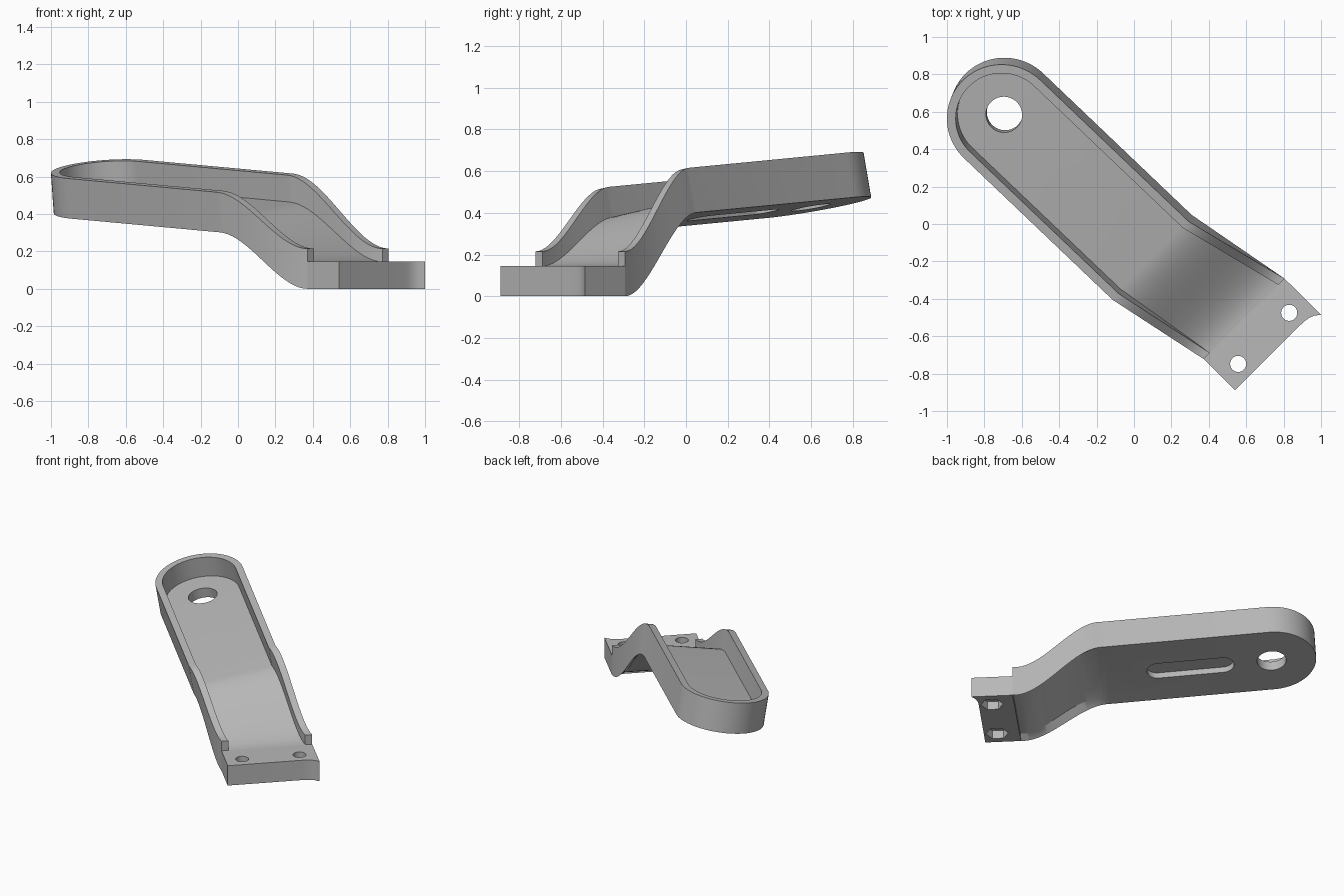
import bpy, bmesh, math
from mathutils import Vector, Matrix

if "Cube" in bpy.data.objects:
    bpy.data.objects.remove(bpy.data.objects["Cube"])

grey = bpy.data.materials.new("mid_grey")
grey.diffuse_color = (0.48, 0.48, 0.48, 1)
grey.use_nodes = True
grey.node_tree.nodes["Principled BSDF"].inputs["Base Color"].default_value = grey.diffuse_color

# Tilted frame of the upper arm: along, across, normal
SX, SY = 0.07, 0.17
normal = Vector((-SX, -SY, 1)).normalized()
along = Vector((0.724, -0.69, SX * 0.724 - SY * 0.69)).normalized()
across = normal.cross(along)
centre = Vector((-0.69, 0.597, 0.425))
R, LENGTH, WALL = 0.296, 1.1, 0.047
BENDS, ARC = 20, 40


def new_object(name, bm):
    bmesh.ops.recalc_face_normals(bm, faces=bm.faces[:])
    mesh = bpy.data.meshes.new(name)
    bm.to_mesh(mesh)
    bm.free()
    obj = bpy.data.objects.new(name, mesh)
    bpy.context.collection.objects.link(obj)
    mesh.materials.append(grey)
    return obj


def prism(name, outline, vec):
    """Solid made by extruding a closed outline along vec."""
    bm = bmesh.new()
    low = [bm.verts.new(p) for p in outline]
    high = [bm.verts.new(Vector(p) + vec) for p in outline]
    bm.faces.new(low)
    bm.faces.new(high)
    for i in range(len(low)):
        j = (i + 1) % len(low)
        bm.faces.new((low[i], low[j], high[j], high[i]))
    return new_object(name, bm)


def ring(c, r, n, u=Vector((1, 0, 0)), v=Vector((0, 1, 0)), half=0.0):
    """Circle, or a slot outline when half is above zero."""
    pts = []
    for i in range(n):
        a = 2 * math.pi * (i + 0.5) / n
        shift = math.copysign(half, math.cos(a))
        pts.append(c + u * (r * math.cos(a) + shift) + v * r * math.sin(a))
    return pts


def cut(target, cutters):
    bpy.context.view_layer.objects.active = target
    for c in cutters:
        mod = target.modifiers.new("cut", 'BOOLEAN')
        mod.object, mod.solver, mod.operation = c, 'EXACT', 'DIFFERENCE'
        bpy.ops.object.modifier_apply(modifier=mod.name)
        bpy.data.objects.remove(c, do_unlink=True)


def smooth(obj):
    bpy.ops.object.select_all(action='DESELECT')
    obj.select_set(True)
    bpy.context.view_layer.objects.active = obj
    bpy.ops.object.shade_smooth_by_angle(angle=math.radians(30))


def bend(side, t, inset, height, end_z, recess):
    """Point on the S-bend; side is -1 or 1, t runs from the arm to the foot."""
    a = centre + along * LENGTH + across * side * (R - inset) + normal * height
    k = -side * inset / math.sqrt(2)
    x, y = (0.372, -0.722) if side < 0 else (0.805, -0.292)
    b = Vector((x + k, y + k, end_z))
    p = a.lerp(b, t)
    p.z = a.z + (b.z - a.z) * t * t * (3 - 2 * t) - 0.035 * t * (1 - t) ** 2
    p.z += recess * math.sin(math.pi * min(t, 0.8))
    return p


def row(inset, height, end_z, recess=0.0):
    """Path down one side, round the head and back up the other side."""
    ts = [i / BENDS for i in range(BENDS + 1)]
    pts = [bend(-1, t, inset, height, end_z, recess) for t in reversed(ts)]
    for i in range(ARC):
        a = math.pi * (i / (ARC - 1) - 0.5)
        pts.append(centre + normal * height + (R - inset) *
                   (across * math.sin(a) - along * math.cos(a)))
    return pts + [bend(1, t, inset, height, end_z, recess) for t in ts]


# Arm: walled tray with rounded head and S-bend
bm = bmesh.new()
rows = [[bm.verts.new(p) for p in row(*spec)] for spec in (
    (WALL, 0, 0, 0.05),          # underside, recessed in the bend
    (0, 0, 0),                   # outer wall bottom
    (0, 0.218, 0.215),           # outer rim
    (WALL, 0.218, 0.215),        # inner rim
    (WALL, 0.072, 0.145))]       # tray floor
n = len(rows[0])
for lower, upper in zip(rows, rows[1:]):
    for i in range(n - 1):
        bm.faces.new((lower[i], lower[i + 1], upper[i + 1], upper[i]))
for r in (rows[0], rows[-1]):
    for i in range(n // 2 - 1):
        bm.faces.new((r[i], r[i + 1], r[n - 2 - i], r[n - 1 - i]))
bm.faces.new([r[0] for r in rows] + [r[-1] for r in reversed(rows)])
arm = new_object("arm", bm)

# Pivot hole and blind slot under the arm
hole = prism("hole_cutter", ring(centre - normal * 0.1, 0.097, 48, along, across),
             normal * 0.3)
slot = prism("slot_cutter", ring(centre + along * 0.54 - normal * 0.05, 0.075, 32,
                                 along, across, 0.215), normal * 0.095)
cut(arm, [hole, slot])
smooth(arm)

# Foot: flat block with one flared corner
foot = prism("foot", [(0.372, -0.722, 0), (0.54, -0.89, 0), (0.89, -0.54, 0),
                      (0.915, -0.517, 0), (0.94, -0.5, 0), (0.965, -0.49, 0),
                      (1.0, -0.485, 0), (0.805, -0.292, 0)], Vector((0, 0, 0.145)))

# Bolt holes with hexagonal nut pockets below
diag, side = Vector((0.707, 0.707, 0)), Vector((-0.707, 0.707, 0))
for x, y in ((0.83, -0.475), (0.557, -0.748)):
    bolt = prism("bolt_cutter", ring(Vector((x, y, -0.1)), 0.043, 32), Vector((0, 0, 0.4)))
    nut = prism("nut_cutter", ring(Vector((x, y, -0.05)), 0.075, 6, diag, side),
                Vector((0, 0, 0.11)))
    cut(foot, [bolt, nut])
smooth(foot)
